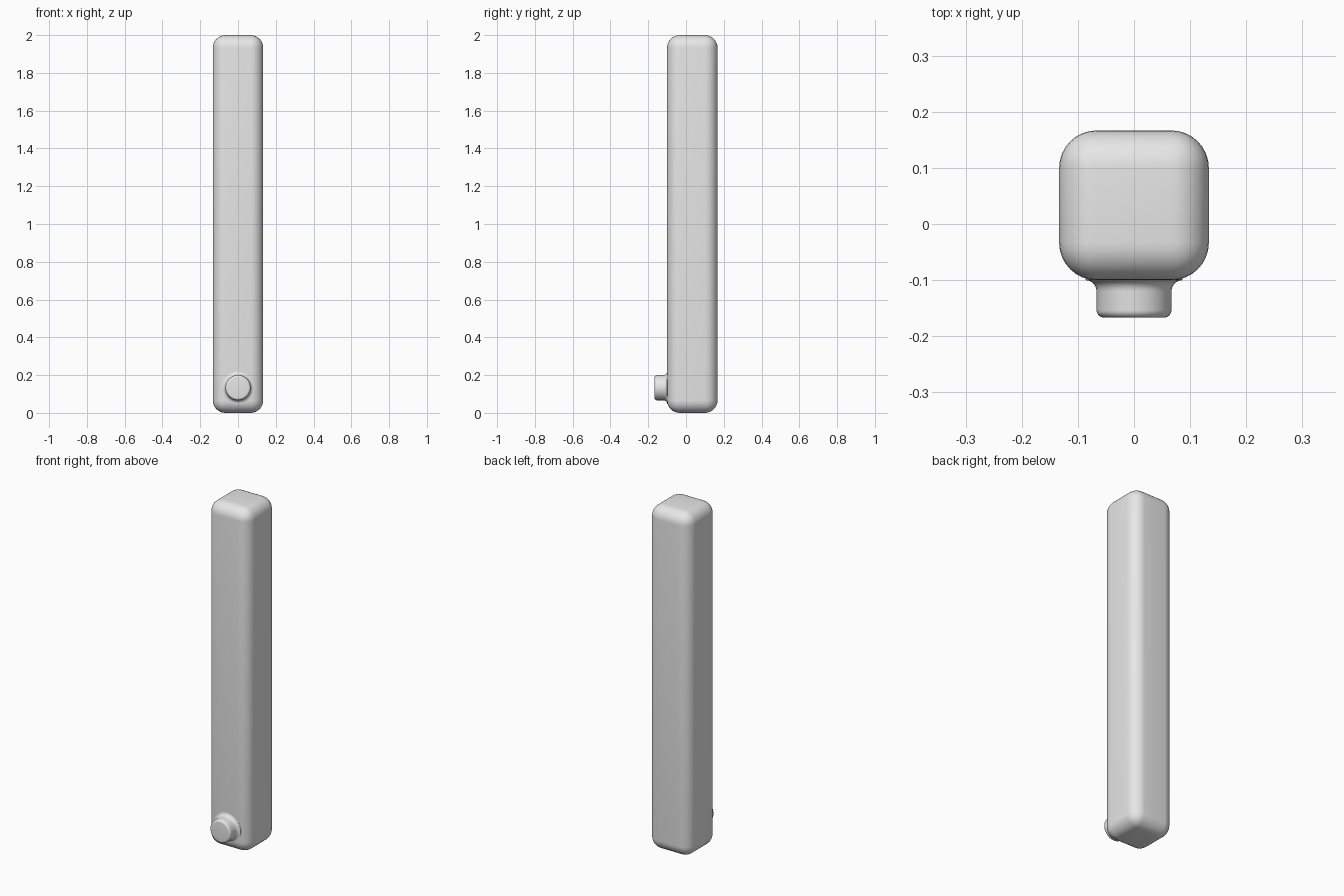
import bpy, bmesh, math
from mathutils import Matrix, Vector

if "Cube" in bpy.data.objects:
    bpy.data.objects.remove(bpy.data.objects["Cube"])

grey = bpy.data.materials.new("light grey")
grey.diffuse_color = (0.8, 0.8, 0.8, 1)
grey.use_nodes = True
grey.node_tree.nodes["Principled BSDF"].inputs["Base Color"].default_value = grey.diffuse_color


def finish(bm, name):
    bmesh.ops.recalc_face_normals(bm, faces=bm.faces)
    mesh = bpy.data.meshes.new(name)
    bm.to_mesh(mesh)
    bm.free()
    obj = bpy.data.objects.new(name, mesh)
    mesh.materials.append(grey)
    bpy.context.collection.objects.link(obj)
    bpy.ops.object.select_all(action='DESELECT')
    obj.select_set(True)
    bpy.context.view_layer.objects.active = obj
    bpy.ops.object.shade_smooth_by_angle(angle=math.radians(35))
    return obj


def arc(cr, cy, rad, a0, a1, n=6):
    """Quarter-round profile points as (radius, y)."""
    angles = [math.radians(a0 + (a1 - a0) * i / n) for i in range(n + 1)]
    return [(cr + rad * math.cos(a), cy + rad * math.sin(a)) for a in angles]


# Tall square post with all edges rounded
R = 0.0667
bm = bmesh.new()
bmesh.ops.create_cube(bm, size=1, matrix=Matrix.Translation((0, R / 2, 1))
                      @ Matrix.Diagonal((4 * R, 4 * R, 2, 1)))
bmesh.ops.bevel(bm, geom=bm.edges[:], offset=R, segments=8, profile=0.5,
                affect='EDGES')
finish(bm, "post")

# Round button near the foot: rounded front rim, fillet flaring into the post
profile = [(0, -2.5 * R)]
profile += arc(R - 0.013, -2.5 * R + 0.013, 0.013, -90, 0)
profile += arc(R + 0.02, -0.12, 0.02, 180, 90)
profile += [(R + 0.02, -0.085)]
bm = bmesh.new()
verts = [bm.verts.new((r, y, 0)) for r, y in profile]
edges = [bm.edges.new(pair) for pair in zip(verts, verts[1:])]
bmesh.ops.spin(bm, geom=verts + edges, cent=(0, 0, 0), axis=(0, 1, 0),
               angle=2 * math.pi, steps=48, use_merge=True)
bmesh.ops.remove_doubles(bm, verts=bm.verts, dist=1e-5)
bmesh.ops.translate(bm, verts=bm.verts, vec=Vector((0, 0, 2 * R)))
finish(bm, "button")
